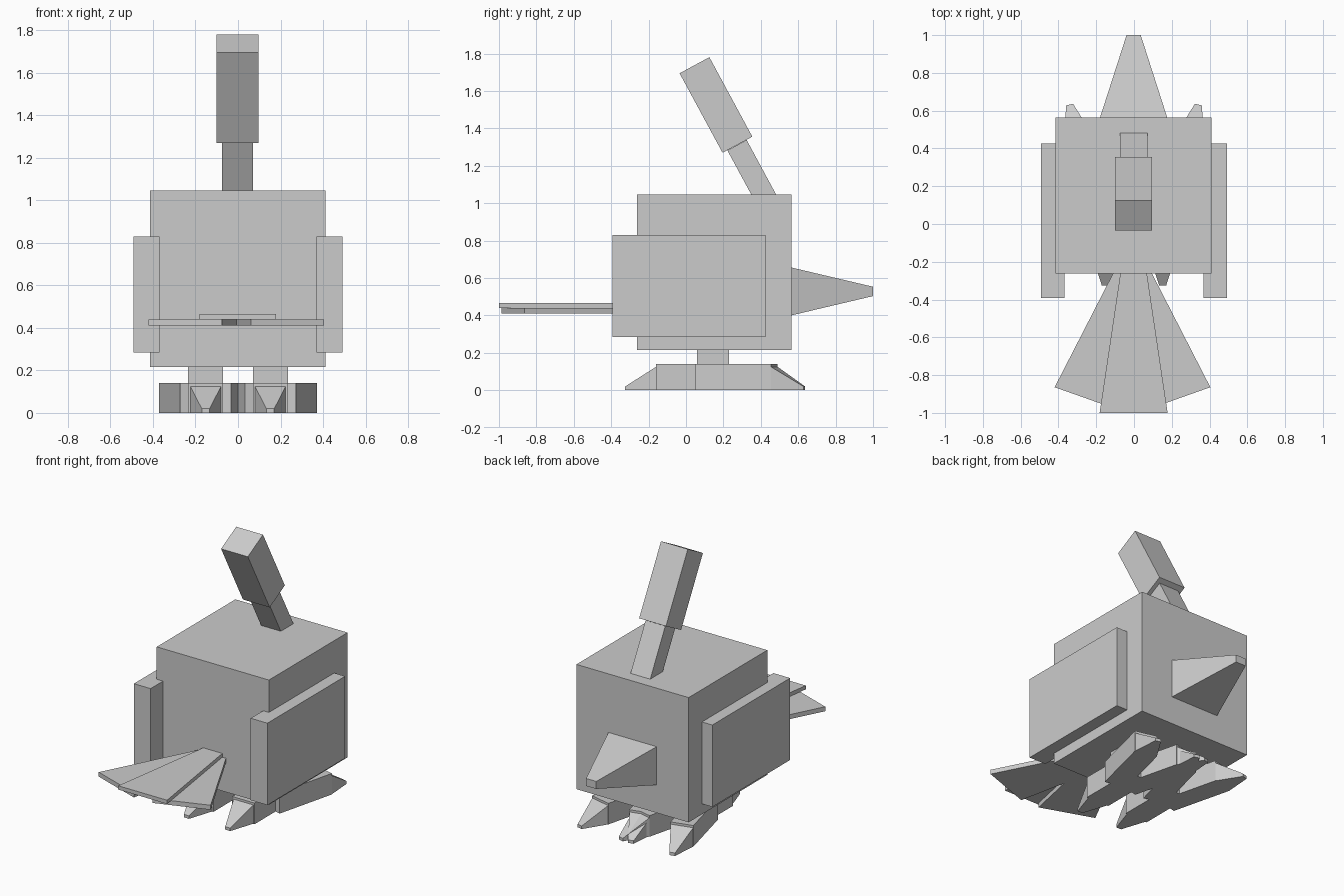
import bpy
import bmesh
from math import radians
from mathutils import Matrix, Vector

cube = bpy.data.objects.get("Cube")
if cube:
    bpy.data.objects.remove(cube, do_unlink=True)

GREY = (0.6, 0.6, 0.6, 1)
grey = bpy.data.materials.new("plain grey")
grey.use_nodes = True
grey.diffuse_color = GREY
grey.node_tree.nodes["Principled BSDF"].inputs["Base Color"].default_value = GREY


def block(name, origin, length, start, end=None, along=0, drop=0, turn=0, tilt=0):
    """Box along local +y; start and end are (width, height), drop lowers the far end."""
    end = end or start
    bm = bmesh.new()
    bmesh.ops.create_cube(bm, size=1)
    for v in bm.verts:
        far = v.co.y > 0
        w, h = end if far else start
        v.co = Vector((v.co.x * w, along + (length if far else 0),
                       v.co.z * h - (drop if far else 0)))
    place = (Matrix.Translation(origin) @ Matrix.Rotation(radians(turn), 4, "Z")
             @ Matrix.Rotation(radians(tilt), 4, "X"))
    bm.transform(place)
    mesh = bpy.data.meshes.new(name)
    bm.to_mesh(mesh)
    bm.free()
    mesh.materials.append(grey)
    obj = bpy.data.objects.new(name, mesh)
    bpy.context.collection.objects.link(obj)
    return obj


def toe(name, origin, length, width, turn):
    """Square toe with a pointed claw lying on the ground."""
    block(name, origin, length, (width, 0.14), turn=turn)
    low = (origin[0], origin[1], 0.0625)
    block(name + "_claw", low, 0.165, (0.145, 0.125), (0.037, 0.02),
          along=length, drop=0.0525, turn=turn)


# Body and beak
block("body", (-0.002, -0.262, 0.63), 0.827, (0.826, 0.83))
block("beak", (-0.002, 0.565, 0.528), 0.435, (0.355, 0.255), (0.075, 0.05))

# Leaning crest: thin stem and thicker top
block("crest_stem", (-0.002, 0.463, 0.958), 0.4, (0.145, 0.117), tilt=118.4)
block("crest_top", (-0.002, 0.275, 1.3125), 0.483, (0.197, 0.181), tilt=118.4)

# Middle tail feather
block("tail_feather_middle", (-0.002, -0.2, 0.4525), 0.8,
      (0.122, 0.025), (0.36, 0.025), turn=180)

for side, s in (("left", 1), ("right", -1)):
    # Wing and outer tail feather
    block("wing_" + side, (s * 0.43, -0.393, 0.557), 0.818, (0.123, 0.545))
    block("tail_feather_" + side, (-s * 0.027 - 0.008, -0.171, 0.425), 0.8,
          (0.15, 0.03), (0.365, 0.03), turn=180 + s * 19.5)
    # Leg, back toe and two splayed front toes
    x = s * 0.152
    block("leg_" + side, (x, 0.06, 0.175), 0.17, (0.165, 0.1))
    toe("back_toe_" + side, (x, 0.23, 0.07), 0.39, 0.165, 180)
    for place, t in (("outer", s), ("inner", -s)):
        toe(f"{place}_toe_{side}", (x + t * 0.048, 0.0675, 0.07), 0.417, 0.148, -14 * t)
